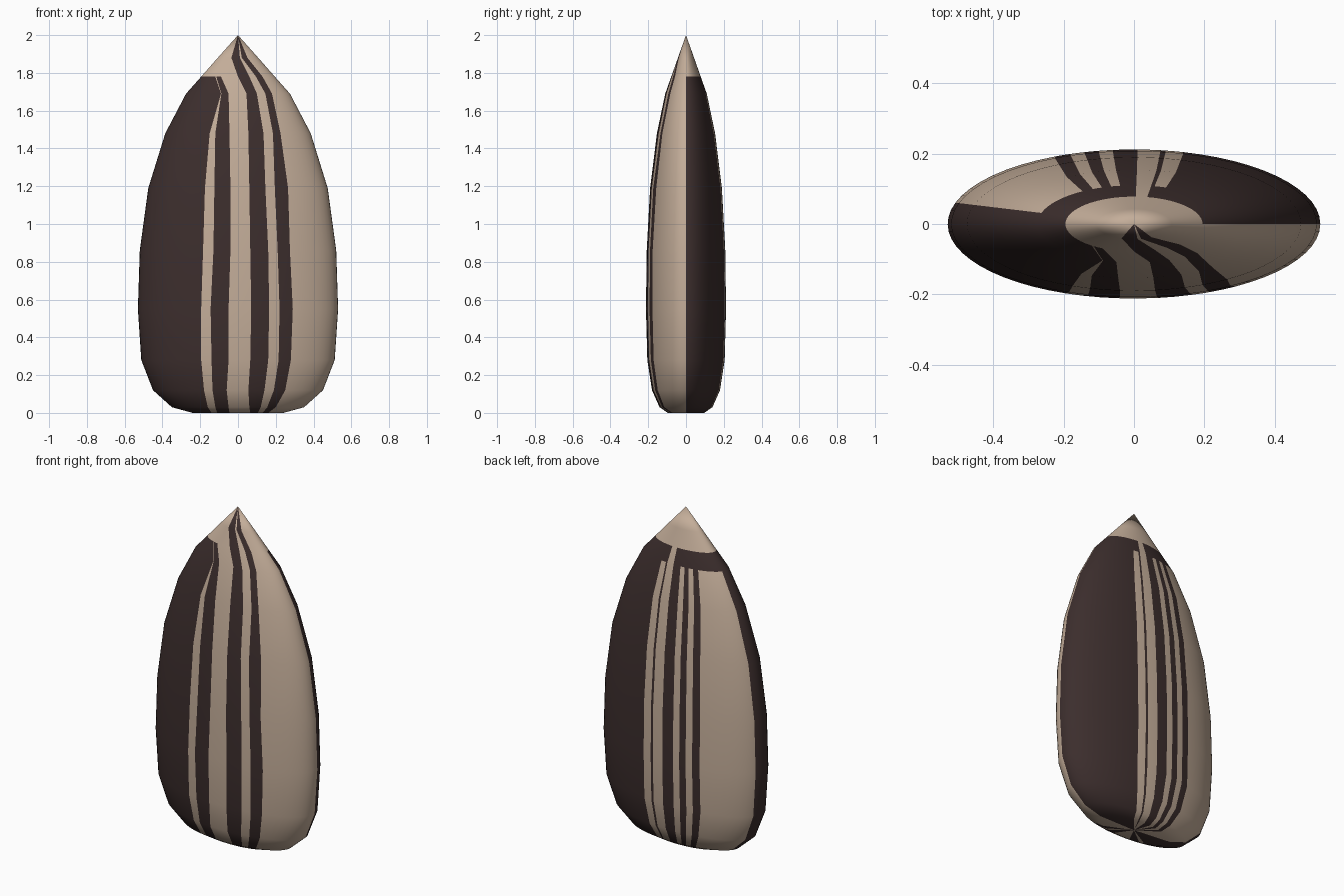
import bpy, bmesh, math

if "Cube" in bpy.data.objects:
    bpy.data.objects.remove(bpy.data.objects["Cube"])

# Profile rings: height, half width (depth is 0.4 of width), back stripe scale
RINGS = [(0.0, .24, .55), (.03, .35, .68), (.12, .45, .87), (.28, .512, 1),
         (.55, .53, 1), (.86, .52, 1), (1.19, .475, .95), (1.48, .385, .85),
         (1.69, .275, .65), (1.78, .195, .5), (1.88, .107, .28)]
# Front stripe edges (x) for each ring
FRONT = [(-.14, -.11, -.045, .065, .105, .13, .16),
         (-.16, -.12, -.05, .06, .12, .155, .20),
         (-.18, -.135, -.06, .055, .14, .19, .25),
         (-.195, -.14, -.05, .065, .16, .215, .28),
         (-.195, -.145, -.05, .07, .165, .22, .29),
         (-.185, -.13, -.04, .065, .16, .21, .275),
         (-.175, -.125, -.04, .06, .145, .195, .265),
         (-.15, -.12, -.045, .055, .135, .185, .225),
         (-.09, -.088, -.05, .045, .10, .145, .18),
         (-.12, -.115, -.09, .0, .06, .095, .13),
         (-.07, -.065, -.055, -.035, .01, .02, .05)]
# Back stripe edges at full width, from right to left
BACK = (.14, .09, .075, .01, -.06, -.10, -.14, -.18, -.225)
DEPTH = 0.4


def material(name, color):
    m = bpy.data.materials.new(name)
    m.diffuse_color = (*color, 1)
    m.use_nodes = True
    m.node_tree.nodes["Principled BSDF"].inputs["Base Color"].default_value = m.diffuse_color
    return m


def stripe_angles(i):
    """Angles of all stripe edges on ring i, once round the shell."""
    _, w, s = RINGS[i]
    start = -math.pi - 0.29
    return ([start] + [-math.acos(x / w) for x in FRONT[i]] + [0.0]
            + [math.acos(x * s / w) for x in BACK] + [start + 2 * math.pi])


# Columns per stripe, more on the wide sides
mid = stripe_angles(4)
steps = [max(2, round((b - a) / 0.1)) for a, b in zip(mid, mid[1:])]
column_stripe = [k for k, n in enumerate(steps) for _ in range(n)]
N = len(column_stripe)

bm = bmesh.new()
loops = []
for i, (z, w, _) in enumerate(RINGS):
    edges = stripe_angles(i)
    loop = []
    for k, n in enumerate(steps):
        for j in range(n):
            t = edges[k] + (edges[k + 1] - edges[k]) * j / n
            loop.append(bm.verts.new((w * math.cos(t), DEPTH * w * math.sin(t), z)))
    loops.append(loop)


def colour(row, k):
    """0 = cream, 1 = dark; stripes alternate, with changes near the tip."""
    if row >= 9:
        return 1 if k in (4, 6) else 0
    if row == 8 and k > 8:
        return 0 if k == 11 else 1
    return 1 - k % 2


# Shell walls
for r in range(len(loops) - 1):
    a, b = loops[r], loops[r + 1]
    for c in range(N):
        d = (c + 1) % N
        f = bm.faces.new((a[c], a[d], b[d], b[c]))
        f.material_index = colour(r, column_stripe[c])

# Pointed tip and flat base
tip = bm.verts.new((0, 0, 2.0))
base = bm.verts.new((0, 0, 0))
for c in range(N):
    d = (c + 1) % N
    f = bm.faces.new((loops[-1][c], loops[-1][d], tip))
    f.material_index = colour(10, column_stripe[c])
    f = bm.faces.new((loops[0][d], loops[0][c], base))
    f.material_index = colour(0, column_stripe[c])

for f in bm.faces:
    f.smooth = True
bm.normal_update()
mesh = bpy.data.meshes.new("seed_shell")
bm.to_mesh(mesh)
bm.free()
mesh.materials.append(material("cream", (.55, .42, .32)))
mesh.materials.append(material("dark brown", (.045, .027, .026)))
shell = bpy.data.objects.new("seed_shell", mesh)
bpy.context.collection.objects.link(shell)
